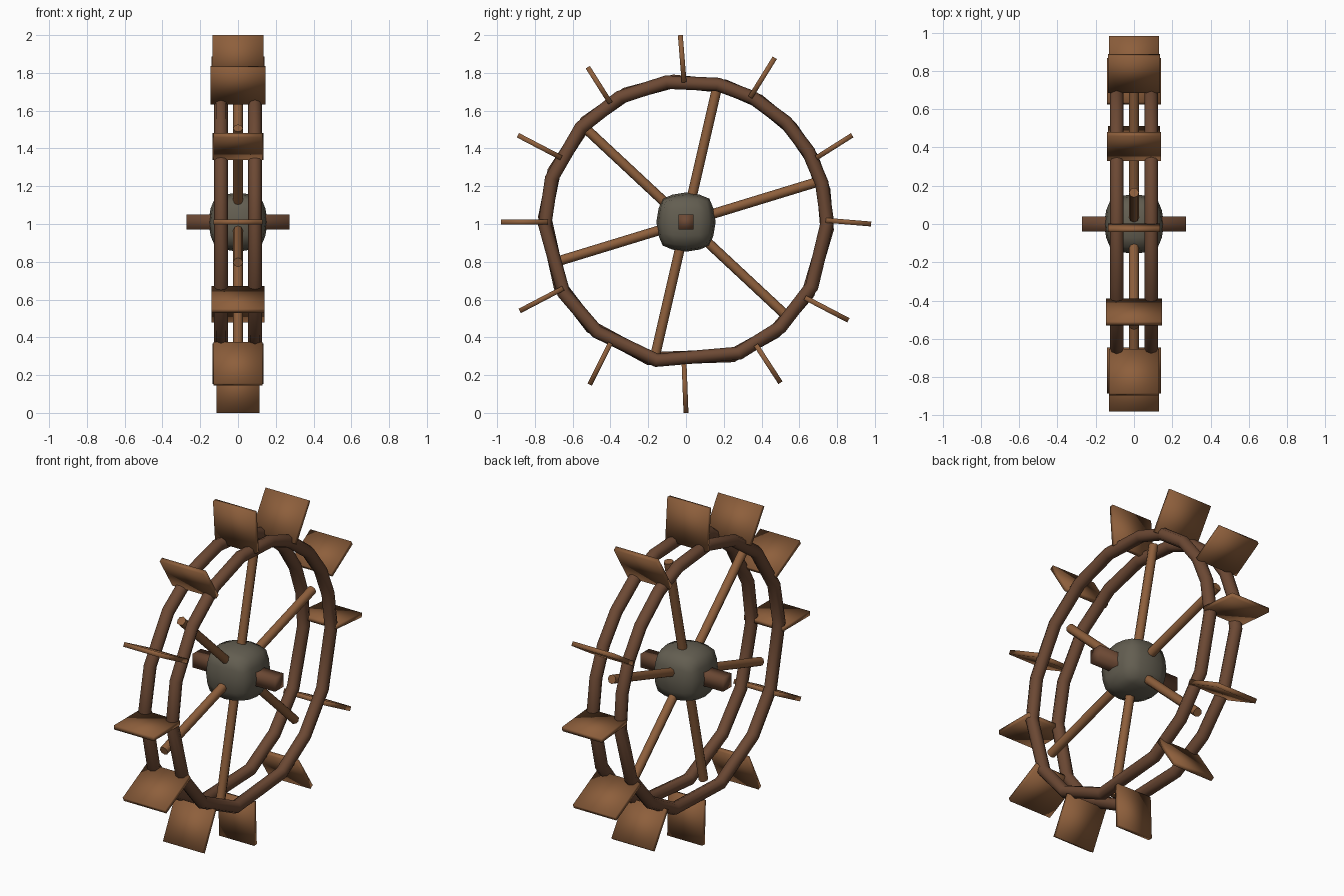
import bpy, bmesh, math
from mathutils import Vector, Matrix

if "Cube" in bpy.data.objects:
    bpy.data.objects.remove(bpy.data.objects["Cube"])

CENTRE = Vector((0, 0, 1.01))


def material(name, rgb):
    mat = bpy.data.materials.new(name)
    mat.use_nodes = True
    mat.diffuse_color = (*rgb, 1)
    mat.node_tree.nodes["Principled BSDF"].inputs["Base Color"].default_value = (*rgb, 1)
    return mat


light_wood = material("light wood", (0.27, 0.115, 0.045))
dark_wood = material("dark wood", (0.15, 0.066, 0.034))
iron = material("hub grey", (0.125, 0.112, 0.082))


def finish(name, bm, mat):
    """Turn a bmesh into a smooth shaded object."""
    bmesh.ops.recalc_face_normals(bm, faces=bm.faces)
    for face in bm.faces:
        face.smooth = True
    mesh = bpy.data.meshes.new(name)
    bm.to_mesh(mesh)
    bm.free()
    mesh.materials.append(mat)
    obj = bpy.data.objects.new(name, mesh)
    bpy.context.collection.objects.link(obj)
    return obj


def radial(degrees):
    a = math.radians(degrees)
    return Vector((0, math.cos(a), math.sin(a)))


def box(name, size, matrix, mat):
    bm = bmesh.new()
    bmesh.ops.create_cube(bm, size=1, matrix=matrix @ Matrix.Diagonal((*size, 1)))
    return finish(name, bm, mat)


def rim(name, x, angles, radius=0.748, tube=0.036, sides=8):
    """Closed faceted hoop of straight, hand-cut lengths."""
    bm = bmesh.new()
    rings = []
    for angle in angles:
        out = radial(angle)
        ring = []
        for i in range(sides):
            t = math.tau * i / sides
            offset = out * (radius + tube * math.cos(t))
            ring.append(bm.verts.new(CENTRE + offset + Vector((x + tube * math.sin(t), 0, 0))))
        rings.append(ring)
    for a, b in zip(rings, rings[1:] + rings[:1]):
        for i in range(sides):
            j = (i + 1) % sides
            bm.faces.new((a[i], a[j], b[j], b[i]))
    return finish(name, bm, dark_wood)


# Two uneven rims
cuts = [0, 16, 30, 45, 62, 77, 98, 118, 138, 162, 181, 210, 231, 258, 292, 312, 333]
rim("left_rim", 0.09, cuts)
rim("right_rim", -0.09, [a - 3 for a in cuts])

# Spokes
for k in range(6):
    direction = radial(17 + 60 * k)
    bm = bmesh.new()
    place = Matrix.Translation(CENTRE + direction * 0.41) @ direction.to_track_quat("Z", "X").to_matrix().to_4x4()
    bmesh.ops.create_cone(bm, cap_ends=True, segments=8, radius1=0.026, radius2=0.026,
                          depth=0.64, matrix=place)
    spoke = finish(f"spoke_{k + 1}", bm, light_wood)
    for face in spoke.data.polygons:
        face.use_smooth = len(face.vertices) == 4

# Paddles: root (y, z), tip (y, z) and width
paddles = [
    (-0.01, 1.75, -0.03, 2.00, 0.27), (0.34, 1.67, 0.47, 1.88, 0.28),
    (0.69, 1.35, 0.88, 1.47, 0.27), (0.74, 1.02, 0.98, 1.00, 0.26),
    (0.63, 0.61, 0.86, 0.49, 0.28), (0.37, 0.36, 0.50, 0.16, 0.27),
    (-0.01, 0.26, 0.00, 0.00, 0.23), (-0.40, 0.37, -0.51, 0.15, 0.26),
    (-0.65, 0.66, -0.88, 0.54, 0.28), (-0.73, 1.01, -0.98, 1.01, 0.26),
    (-0.66, 1.35, -0.89, 1.47, 0.26), (-0.40, 1.64, -0.52, 1.83, 0.29),
]
for k, (y0, z0, y1, z1, width) in enumerate(paddles):
    root, tip = Vector((0, y0, z0)), Vector((0, y1, z1))
    along = (tip - root).normalized()
    across = Vector((1, 0, 0))
    turn = Matrix((across, along.cross(across), along)).transposed().to_4x4()
    box(f"paddle_{k + 1}", (width, 0.026, (tip - root).length),
        Matrix.Translation((root + tip) / 2) @ turn, light_wood)

# Axle
box("axle", (0.545, 0.08, 0.08), Matrix.Translation(CENTRE), dark_wood)

# Hub: a cube rounded part of the way to a ball
bm = bmesh.new()
bmesh.ops.create_cube(bm, size=2)
bmesh.ops.subdivide_edges(bm, edges=bm.edges, cuts=3, use_grid_fill=True)
for v in bm.verts:
    v.co = CENTRE + v.co.lerp(v.co.normalized(), 0.72) * 0.157
finish("hub", bm, iron)
